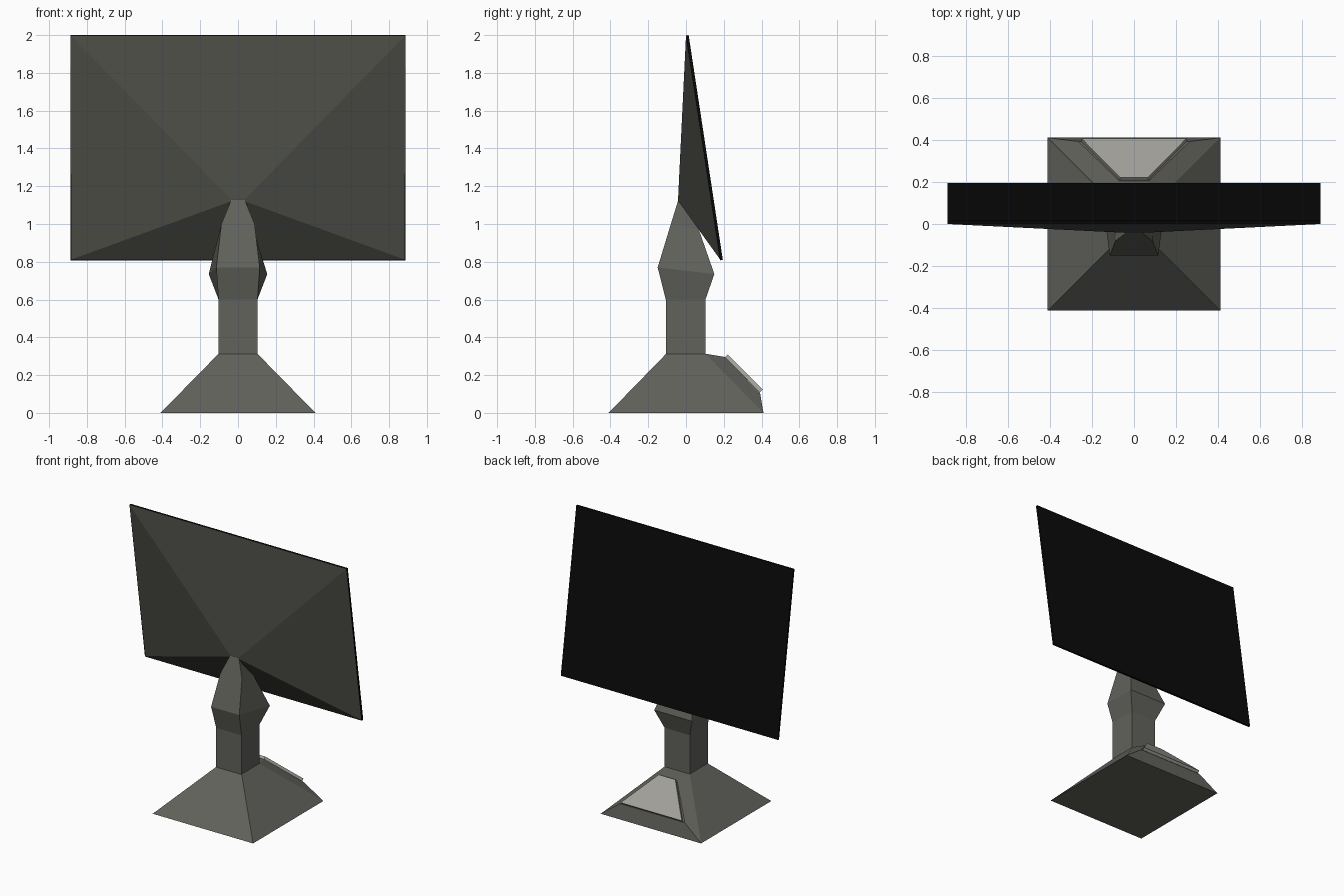
import bpy, bmesh

if "Cube" in bpy.data.objects:
    bpy.data.objects.remove(bpy.data.objects["Cube"])


def material(name, rgb):
    m = bpy.data.materials.new(name)
    m.diffuse_color = (*rgb, 1)
    m.use_nodes = True
    m.node_tree.nodes["Principled BSDF"].inputs["Base Color"].default_value = m.diffuse_color
    return m


BODY = material("warm grey", (0.122, 0.122, 0.107))
SHELL = material("dark grey", (0.076, 0.076, 0.065))
BLACK = material("screen black", (0.003, 0.003, 0.003))
PANEL = material("light grey", (0.36, 0.355, 0.32))


def ring(front, back):
    """Four-sided ring, mirrored in x, from two (half width, y, z) points."""
    (a, ya, za), (b, yb, zb) = front, back
    return [(-a, ya, za), (a, ya, za), (b, yb, zb), (-b, yb, zb)]


def loft(name, rings, mat):
    """Skin a list of rings and cap both ends."""
    bm = bmesh.new()
    vs = [[bm.verts.new(p) for p in r] for r in rings]
    for lo, hi in zip(vs, vs[1:]):
        for i in range(4):
            j = (i + 1) % 4
            bm.faces.new((lo[i], lo[j], hi[j], hi[i]))
    bm.faces.new(vs[0][::-1])
    bm.faces.new(vs[-1])
    bmesh.ops.remove_doubles(bm, verts=bm.verts, dist=0.0005)
    bmesh.ops.recalc_face_normals(bm, faces=bm.faces)
    me = bpy.data.meshes.new(name)
    bm.to_mesh(me)
    bm.free()
    me.materials.append(mat)
    ob = bpy.data.objects.new(name, me)
    bpy.context.collection.objects.link(ob)
    return ob


# pyramid base
loft("base", [ring((0.41, -0.41, 0), (0.41, 0.41, 0)),
              ring((0.103, -0.105, 0.313), (0.103, 0.103, 0.313))], BODY)

# raised sloping console on the rear of the base, with its light plate
loft("console", [ring((0.41, 0.41, 0), (0.103, 0.103, 0.313)),
                 ring((0.265, 0.392, 0.107), (0.07, 0.205, 0.296))], BODY)
loft("console_plate", [ring((0.25, 0.392, 0.109), (0.067, 0.207, 0.294)),
                       ring((0.25, 0.407, 0.124), (0.067, 0.222, 0.309))], PANEL)

# column that bulges and then tapers into the screen shell
loft("neck", [ring((0.103, -0.107, 0.30), (0.103, 0.103, 0.30)),
              ring((0.103, -0.107, 0.60), (0.103, 0.103, 0.60)),
              ring((0.115, -0.15, 0.77), (0.155, 0.15, 0.735)),
              ring((0.088, -0.08, 1.0), (0.08, 0.068, 0.97)),
              ring((0.035, -0.04, 1.13), (0.035, 0.0, 1.08))], BODY)

# tilted screen plate
W = 0.887
loft("screen", [ring((W, 0.181, 0.808), (W, 0.195, 0.81)),
                ring((W, 0.0, 1.998), (W, 0.014, 2.0))], BLACK)

# pyramid shell on the front of the screen, closing to a short ridge
loft("screen_shell", [ring((W, 0.182, 0.81), (W, 0.0, 1.999)),
                      ring((0.037, -0.04, 1.12), (0.037, -0.042, 1.132))], SHELL)
